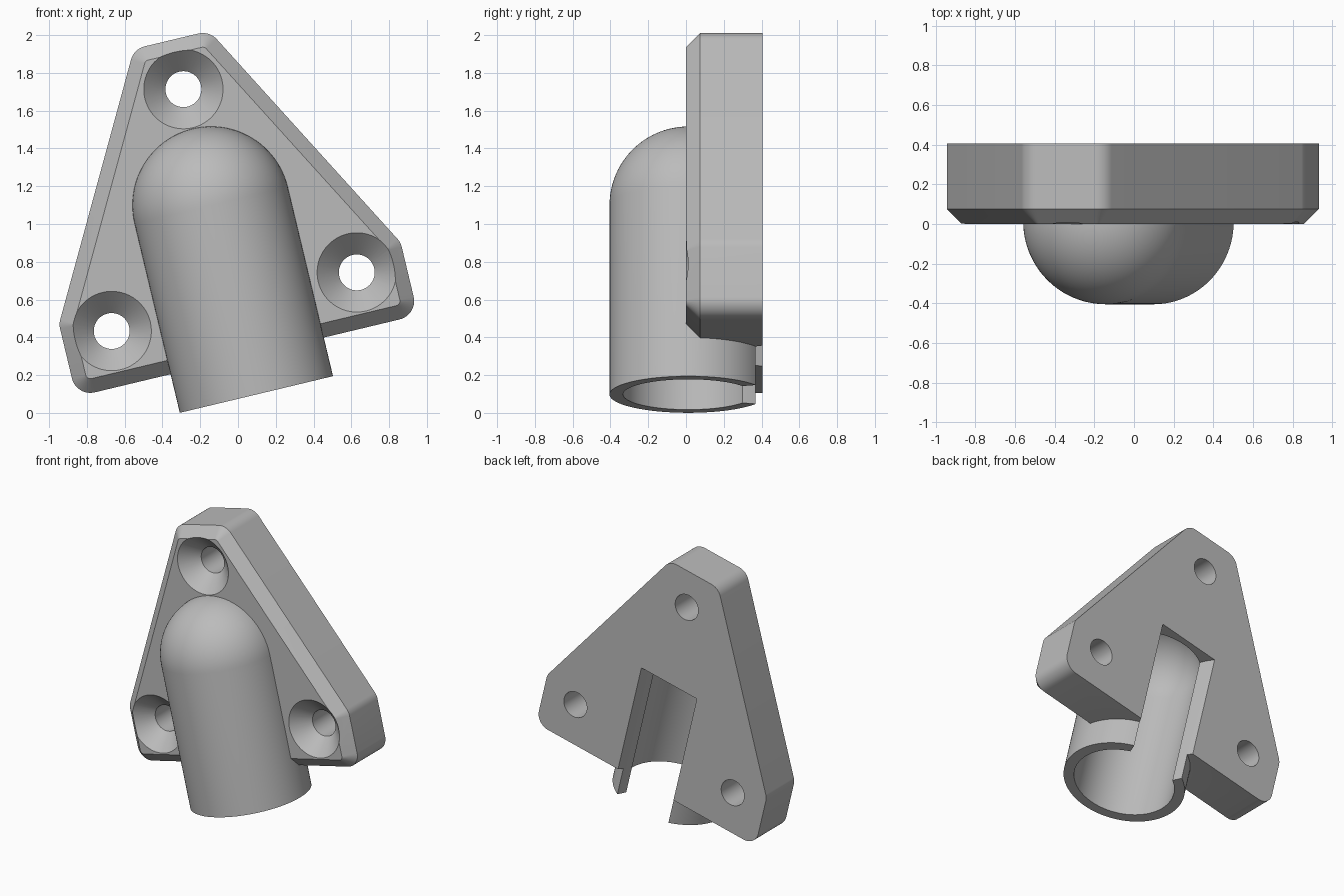
import bpy, bmesh, math
from mathutils import Matrix, Vector

if "Cube" in bpy.data.objects:
    bpy.data.objects.remove(bpy.data.objects["Cube"], do_unlink=True)

TUBE_R, BORE_R, DOME_Z, AXIS_Y = 0.417, 0.345, 1.03, 0.012
BACK = 0.405
CHAMFER, CORNER = 0.075, 0.1


def make_object(name, bm):
    bmesh.ops.recalc_face_normals(bm, faces=bm.faces)
    mesh = bpy.data.meshes.new(name)
    bm.to_mesh(mesh)
    bm.free()
    obj = bpy.data.objects.new(name, mesh)
    bpy.context.collection.objects.link(obj)
    return obj


def loft(name, rings):
    """Skin a stack of closed rings and cap both ends."""
    bm = bmesh.new()
    loops = [[bm.verts.new(p) for p in ring] for ring in rings]
    for a, b in zip(loops, loops[1:]):
        for i in range(len(a)):
            j = (i + 1) % len(a)
            bm.faces.new((a[i], a[j], b[j], b[i]))
    bm.faces.new(loops[0])
    bm.faces.new(loops[-1])
    return make_object(name, bm)


def circle(r, segs):
    return [(r * math.cos(2 * math.pi * i / segs), r * math.sin(2 * math.pi * i / segs))
            for i in range(segs)]


def domed_cylinder(name, r, bottom):
    profile = [(r, bottom)]
    for i in range(24):
        a = math.pi / 2 * i / 24
        profile.append((r * math.cos(a), DOME_Z + r * math.sin(a)))
    profile.append((r * 0.012, DOME_Z + r))
    return loft(name, [[(x, y + AXIS_Y, z) for x, y in circle(rad, 96)] for rad, z in profile])


def boolean(target, tool, operation):
    mod = target.modifiers.new(operation.lower(), 'BOOLEAN')
    mod.operation, mod.solver, mod.object = operation, 'EXACT', tool
    bpy.context.view_layer.objects.active = target
    bpy.ops.object.modifier_apply(modifier=mod.name)
    bpy.data.objects.remove(tool, do_unlink=True)


def outline(corners, radius, segs=10):
    """Rounded polygon: arcs of the given radius about fixed corner centres."""
    pts = []
    n = len(corners)
    for i, p in enumerate(corners):
        d1 = (p - corners[i - 1]).normalized()
        d2 = (corners[(i + 1) % n] - p).normalized()
        n1, n2 = Vector((d1.y, -d1.x)), Vector((d2.y, -d2.x))
        centre = p - CORNER * (n1 + n2) / (1 + n1.dot(n2))
        turn = n1.angle(n2)
        start = math.atan2(n1.y, n1.x)
        for k in range(segs + 1):
            a = start + turn * k / segs
            pts.append(centre + radius * Vector((math.cos(a), math.sin(a))))
    return pts


# Mounting plate: truncated triangle with a chamfered front rim
right = [Vector(c) for c in ((0.93, 0.21), (0.93, 0.605), (0.205, 1.93))]
corners = right + [Vector((-c.x, c.y)) for c in reversed(right)]
steps = [(CORNER - CHAMFER, 0), (CORNER, CHAMFER), (CORNER, BACK + 0.05)]
body = loft("tube_mounting_bracket",
            [[(p.x, y, p.y) for p in outline(corners, r)] for r, y in steps])

# Countersunk screw holes
sink = [(0.212, -0.01), (0.21, 0.0), (0.095, 0.115), (0.095, 0.6)]
for hx, hz in ((0, 1.662), (0.667, 0.505), (-0.667, 0.505)):
    cutter = loft("screw_hole", [[(hx + x, y, hz + z) for x, z in circle(r, 64)]
                                 for r, y in sink])
    boolean(body, cutter, 'DIFFERENCE')

# Domed tube and its matching bore
boolean(body, domed_cylinder("domed_tube", TUBE_R, 0), 'UNION')
boolean(body, domed_cylinder("bore", BORE_R, -0.2), 'DIFFERENCE')

# Slot in the back, flaring slightly outward
half = [(0.17, 0.1), (0.19, 0.295), (0.212, 0.36), (0.235, BACK), (0.25, 0.6)]
section = half + [(-x, y) for x, y in reversed(half)]
slot = loft("slot", [[(x, y, z) for x, y in section] for z in (-0.3, DOME_Z + 0.01)])
boolean(body, slot, 'DIFFERENCE')

# Trim the back to one flat plane
trim = loft("trim", [[(x * 2, y, z * 3) for x, z in circle(1, 4)] for y in (BACK, 1)])
trim.data.transform(Matrix.Scale(2, 4, (1, 0, 0)) @ Matrix.Scale(2, 4, (0, 0, 1)))
boolean(body, trim, 'DIFFERENCE')

# Tilt the whole bracket and stand it on the ground
body.data.transform(Matrix.Translation((0.0975, 0, 0.0975))
                    @ Matrix.Rotation(math.radians(-13.45), 4, 'Y'))

# Plain grey finish
grey = bpy.data.materials.new("plain_grey")
grey.use_nodes = True
colour = (0.5, 0.5, 0.5, 1)
grey.diffuse_color = colour
grey.node_tree.nodes["Principled BSDF"].inputs["Base Color"].default_value = colour
body.data.materials.clear()
body.data.materials.append(grey)
for face in body.data.polygons:
    face.material_index = 0

bpy.ops.object.select_all(action='DESELECT')
body.select_set(True)
bpy.context.view_layer.objects.active = body
bpy.ops.object.shade_smooth_by_angle(angle=math.radians(30))
